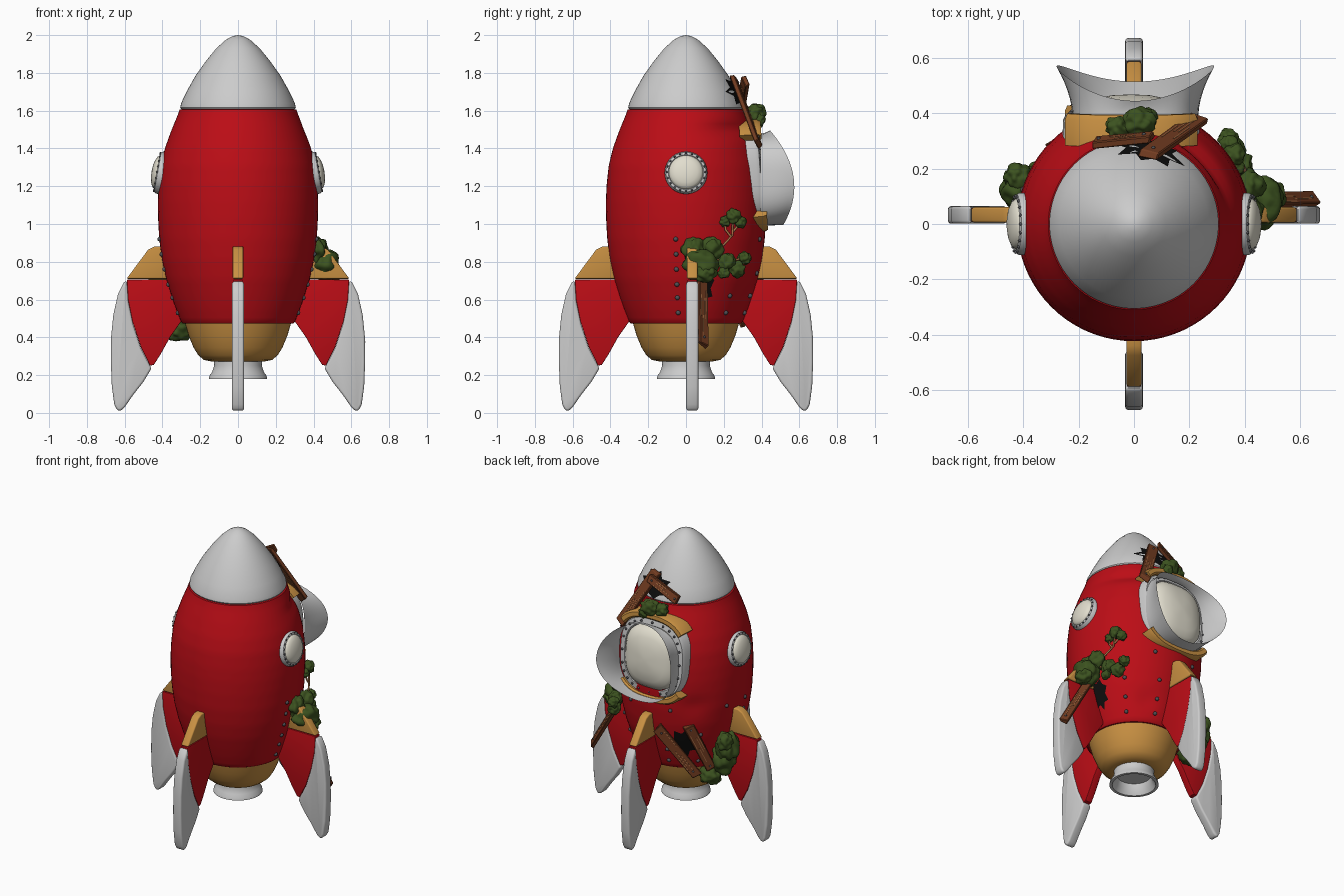
import bpy, bmesh, math, random
from mathutils import Vector, Matrix, noise

if "Cube" in bpy.data.objects:
    bpy.data.objects.remove(bpy.data.objects["Cube"])
random.seed(4)

def mat(name, *rgb):
    m = bpy.data.materials.new(name)
    m.diffuse_color = (*rgb, 1)
    m.use_nodes = True
    m.node_tree.nodes["Principled BSDF"].inputs["Base Color"].default_value = m.diffuse_color
    return m

RED = mat("red_paint", .50, .004, .008)
YELLOW = mat("ochre_paint", .58, .28, .055)
GLASS = mat("cream_glass", .76, .73, .62)
MOSS = mat("moss_green", .045, .085, .014)
WOOD = mat("wood_brown", .17, .045, .015)
GRAIN = mat("grain_tan", .38, .16, .06)
BLACK = mat("hole_black", .004, .004, .004)
DARK = mat("rivet_grey", .08, .08, .09)

def finish(name, bm, m=None, angle=40, fix=True):
    if fix:
        bmesh.ops.recalc_face_normals(bm, faces=bm.faces)
    me = bpy.data.meshes.new(name)
    bm.to_mesh(me)
    bm.free()
    ob = bpy.data.objects.new(name, me)
    bpy.context.collection.objects.link(ob)
    if m:
        me.materials.append(m)
    bpy.ops.object.select_all(action='DESELECT')
    ob.select_set(True)
    bpy.context.view_layer.objects.active = ob
    bpy.ops.object.shade_smooth_by_angle(angle=math.radians(angle))
    return ob

def loft(bm, rings, cap=False):
    loops = [[bm.verts.new(p) for p in r] for r in rings]
    n = len(loops[0])
    for a, b in zip(loops, loops[1:]):
        for i in range(n):
            bm.faces.new((a[i], a[(i + 1) % n], b[(i + 1) % n], b[i]))
    if cap:
        bm.faces.new(loops[-1])

def lathe(name, prof, m=None, n=56, mw=None, edit=None):
    bm = bmesh.new()
    ang = [2 * math.pi * i / n for i in range(n)]
    loft(bm, [[(r * math.cos(a), r * math.sin(a), z) for a in ang] for r, z in prof])
    bmesh.ops.remove_doubles(bm, verts=bm.verts, dist=1e-5)
    if edit:
        for v in bm.verts:
            edit(v)
    ob = finish(name, bm, m)
    if mw:
        ob.matrix_world = mw
    return ob

# Hull: body, nose cone, skirt and nozzle
BODY = [(.30, .48), (.328, .55), (.352, .62), (.38, .71), (.402, .81), (.417, .92), (.423, 1.03), (.424, 1.12),
        (.420, 1.21), (.409, 1.31), (.387, 1.40), (.355, 1.49), (.318, 1.58), (.31, 1.605)]
NOSE = [(.306, 1.617), (.301, 1.64), (.27, 1.705), (.225, 1.785), (.172, 1.86), (.115, 1.93), (.065, 1.975),
        (.028, 1.995), (0, 2.0)]

def radius(z):
    for (r0, z0), (r1, z1) in zip((BODY + NOSE), (BODY + NOSE)[1:]):
        if z0 <= z <= z1:
            return r0 + (r1 - r0) * (z - z0) / (z1 - z0)
    return .3

def on_hull(a, z, off=0):
    r = radius(z) + off
    return Vector((r * math.cos(a), r * math.sin(a), z))

def dents(v):
    a = math.atan2(v.co.y, v.co.x)
    for a0, z0, wa, wz, d in ((.75, 1.5, .5, .035, .03), (1.1, .6, .2, .06, .015), (2.3, .95, .2, .07, .012)):
        k = 1 - d / .4 * math.exp(-((a - a0) / wa) ** 2 - ((v.co.z - z0) / wz) ** 2)
        v.co.x *= k
        v.co.y *= k

zs = [.48 + i * (1.605 - .48) / 45 for i in range(46)]
lathe("body", [(.25, .475), (.29, .472)] + [(radius(z), z) for z in zs] + [(.28, 1.612)], RED, 72, edit=dents)
lathe("nose_cone", [(.27, 1.605), (.3, 1.608)] + NOSE)
lathe("skirt", [(.24, .50), (.285, .49), (.278, .465), (.262, .41), (.235, .345), (.21, .305), (.18, .28),
                (.14, .272), (0, .272)], YELLOW)
lathe("nozzle", [(.128, .285), (.126, .25), (.138, .215), (.152, .195), (.155, .18), (.137, .18), (.118, .21),
                 (.108, .25), (0, .25)])

# Fins: three parts each, repeated four times
CAP = [(.36, .71), (.59, .71), (.475, .865), (.44, .882), (.36, .882)]
WEB = [(.32, .708), (.588, .705), (.582, .60), (.558, .48), (.515, .35), (.465, .25), (.445, .255), (.41, .31),
       (.36, .40), (.30, .485)]
BLADE = [(.588, .70), (.605, .69), (.635, .63), (.66, .52), (.672, .40), (.673, .27), (.668, .14), (.655, .045),
         (.64, .015), (.622, .01), (.60, .03), (.555, .095), (.50, .165), (.458, .235), (.515, .345), (.555, .47),
         (.58, .59)]
for side, deg in (("right", 0), ("back", 90), ("left", 180), ("front", 270)):
    shift = Matrix.Translation((0, .033 if deg in (0, 180) else 0, 0))
    for part, pts, w, bev, m in (("cap", CAP, .056, .008, YELLOW), ("web", WEB, .05, .003, RED),
                                 ("blade", BLADE, .064, .012, None)):
        bm = bmesh.new()
        f = bm.faces.new([bm.verts.new((x, -w / 2, z)) for x, z in pts])
        ext = bmesh.ops.extrude_face_region(bm, geom=[f])
        bmesh.ops.translate(bm, vec=(0, w, 0), verts=[v for v in ext["geom"] if isinstance(v, bmesh.types.BMVert)])
        bmesh.ops.recalc_face_normals(bm, faces=bm.faces)
        sharp = [e for e in bm.edges if e.calc_face_angle(0) > .8]
        bmesh.ops.bevel(bm, geom=sharp, offset=bev, segments=3, profile=.5, affect='EDGES')
        ob = finish(f"{side}_fin_{part}", bm, m)
        ob.matrix_world = shift @ Matrix.Rotation(math.radians(deg), 4, 'Z')

def studs(name, pts, r, m=DARK):
    bm = bmesh.new()
    for p in pts:
        bmesh.ops.create_icosphere(bm, subdivisions=2, radius=r, matrix=Matrix.Translation(p))
    return finish(name, bm, m)

# Side portholes
for side, s in (("right", 1), ("left", -1)):
    mw = Matrix.Translation((s * .402, 0, 1.27)) @ Matrix.Rotation(s * math.radians(80), 4, 'Y')
    lathe(side + "_porthole_rim", [(.112, -.05), (.113, .012), (.106, .024), (.094, .028), (.088, .02)], None, 40, mw)
    lathe(side + "_porthole_glass", [(.092, .015), (.09, .028), (.08, .039), (.06, .048), (.033, .054), (0, .056)],
          GLASS, 40, mw)
    ring = [(.102 * math.cos(i * math.pi / 10), .102 * math.sin(i * math.pi / 10), .026) for i in range(20)]
    studs(side + "_porthole_bolts", ring, .006).matrix_world = mw

# Big rear window, lofted from rounded-square loops
TILT = Matrix.Translation((-.01, 0, 1.23)) @ Matrix.Rotation(math.radians(4), 4, 'X')

def sq(t, w, h, y):
    c, s = math.cos(t), math.sin(t)
    p = .72
    return Vector((w * math.copysign(abs(c) ** p, c), y, h * math.copysign(abs(s) ** p, s)))

T = [2 * math.pi * i / 56 for i in range(56)]
for name, prof, m in (
        ("window_frame", [(.255, .25), (.252, .375), (.242, .395), (.205, .402), (.195, .385)], None),
        ("window_glass", [(.2, .38), (.196, .405), (.175, .43), (.135, .45), (.08, .463), (.02, .468)], GLASS)):
    bm = bmesh.new()
    loft(bm, [[sq(t, w * .98, w + .01 * (w > .1), y) for t in T] for w, y in prof], "glass" in name)
    finish(name, bm, m).matrix_world = TILT
studs("window_bolts", [sq(2 * math.pi * i / 24, .219, .234, .402) for i in range(24)], .008).matrix_world = TILT

# Thin flared hood around the window, facing inward
bm = bmesh.new()
rings = []
for k in range(7):
    s = k / 6
    ring = []
    for t in T:
        a = sq(t, .228, .243, .395)
        rim = Vector((.285 * math.cos(t), .48 - .035 * math.sin(t) + .09 * math.cos(t) ** 2, .25 * math.sin(t) + .01))
        p = a.lerp(rim, s ** 1.7)
        p.y = a.y + (rim.y - a.y) * s
        ring.append(p)
    rings.append(ring)
loft(bm, rings)
hood = finish("window_hood", bm, None, 60, fix=False)
hood.matrix_world = Matrix.Translation((.005, 0, 1.235))
f = hood.data.polygons[0]
if f.normal.x * f.center.x > 0:
    hood.data.flip_normals()

# Ochre brackets above and below the window
for name, t0 in (("upper_bracket", math.pi / 2), ("lower_bracket", -math.pi / 2)):
    bm = bmesh.new()
    loft(bm, [[sq(t0 + (i / 16 - .5) * 1.75, w, w + .01, y) for w, y in
               ((.245, .30), (.29, .30), (.29, .395), (.28, .415), (.255, .415), (.245, .405))] for i in range(17)], True)
    bm.verts.ensure_lookup_table()
    bm.faces.new(bm.verts[:6])
    finish(name, bm, YELLOW).matrix_world = TILT

# Body rivets
pts = [on_hull(a, z) for a in (-.13, math.pi + .13) for z in (.53, .61, .68, .76, .84, .92)]
pts += [on_hull(a, z) for a in (.72, math.pi - .72, 1.3, math.pi - 1.3) for z in (.53, .62, .74)]
pts += [on_hull(a, .92) for a in (.3, math.pi - .3, 1.2, math.pi - 1.2)]
studs("body_rivets", pts, .013)

# Jagged black holes hugging the hull
def hole(name, a0, z0, wa, wz):
    bm = bmesh.new()
    c = bm.verts.new(on_hull(a0, z0, .006))
    rim = []
    for i in range(14):
        k = 1 if i % 2 else .6 + random.random() * .2
        t = i * math.pi / 7
        rim.append(bm.verts.new(on_hull(a0 + wa * k * math.cos(t), z0 + wz * k * math.sin(t), .006)))
    for i in range(14):
        bm.faces.new((rim[i - 1], rim[i], c))
    finish(name, bm, BLACK)

hole("nose_hole", 1.35, 1.70, .5, .085)
hole("rear_hole", 2.15, .68, .26, .12)
hole("side_hole", .25, .66, .17, .1)

# Wooden planks with grain streaks and nails
def plank(name, a, b, width=.065, thick=.026, nrm=None):
    a, b = Vector(a), Vector(b)
    x = (b - a).normalized()
    mid = (a + b) / 2
    n = Vector(nrm or (mid.x, mid.y, 0))
    y = n.cross(x).normalized()
    mw = Matrix((x, y, x.cross(y))).transposed().to_4x4()
    mw.translation = mid
    L = (b - a).length

    def box(bm, c, size):
        return bmesh.ops.create_cube(bm, size=1, matrix=Matrix.Translation(c) @ Matrix.Diagonal((*size, 1)))["verts"]
    bm = bmesh.new()
    for v in box(bm, (0, 0, 0), (L, width, thick)):
        v.co.x += random.uniform(-.015, .015)
        v.co.y *= random.uniform(.85, 1.1)
    bmesh.ops.bevel(bm, geom=bm.edges[:], offset=.004, segments=1, affect='EDGES')
    finish(name, bm, WOOD, 30).matrix_world = mw
    bm = bmesh.new()
    for i in range(4):
        box(bm, (random.uniform(-.25, .25) * L, (i - 1.5) * width * .2, 0), (L * .3, .004, thick + .003))
    finish(name + "_grain", bm, GRAIN).matrix_world = mw
    studs(name + "_nails", [(e * L * .4, 0, thick / 2) for e in (-1, 1)], .007).matrix_world = mw

plank("nose_plank_long", (.05, .25, 1.78), (.24, .385, 1.42), .07, nrm=(.1, .9, .4))
plank("nose_plank_short", (.06, .315, 1.755), (-.145, .295, 1.645), .06, nrm=(-.1, .9, .4))
plank("rear_plank_long", (-.07, .41, .79), (-.29, .29, .47), .07)
plank("rear_plank_short", (-.245, .325, .82), (-.34, .20, .49), .07)
plank("side_plank", (.44, .085, .73), (.655, .09, .36), .06, .026, (.6, .6, .4))

# Moss clumps: noisy overlapping balls
def moss(name, balls):
    bm = bmesh.new()
    for x, y, z, sx, sy, sz in balls:
        for v in bmesh.ops.create_icosphere(bm, subdivisions=4, radius=1)["verts"]:
            d = v.co * (1 + .3 * noise.noise(v.co * 1.9 + Vector((x, y, z)) * 30))
            v.co = Vector((x + d.x * sx, y + d.y * sy, z + d.z * sz))
    finish(name, bm, MOSS, 80)

moss("nose_moss", [(.02, .37, 1.585, .06, .05, .055), (-.06, .35, 1.58, .045, .04, .045), (.05, .39, 1.55, .035, .03, .035)])
moss("left_moss", [(-.41, .13, .64, .07, .08, .10), (-.38, .12, .55, .075, .08, .10), (-.31, .17, .44, .07, .07, .065),
                   (-.42, .17, .70, .05, .05, .06)])
moss("right_moss", [(.46, .08, .78, .075, .09, .085), (.42, .04, .86, .05, .06, .07), (.42, .14, .87, .05, .055, .06),
                    (.50, .10, .74, .05, .06, .05)])
puffs = [(.36, .25, 1.04, .04), (.37, .205, 1.015, .03), (.345, .29, 1.01, .032), (.385, .215, .80, .045),
         (.36, .27, .76, .042), (.34, .31, .82, .035), (.40, .20, .74, .03)]
moss("leaf_puffs", [(x, y, z, r, r, r) for x, y, z, r in puffs])

# Thin twigs carrying the leaf puffs
cu = bpy.data.curves.new("twigs", 'CURVE')
cu.dimensions = '3D'
cu.bevel_depth = .006
for path in (((.42, .13, .85), (.40, .20, .89), (.375, .245, .94), (.365, .25, 1.03)),
             ((.38, .24, .93), (.38, .21, .97), (.37, .205, 1.01)), ((.37, .25, .96), (.345, .29, 1.01)),
             ((.42, .14, .82), (.39, .21, .80), (.34, .31, .82))):
    sp = cu.splines.new('POLY')
    sp.points.add(len(path) - 1)
    for q, p in zip(sp.points, path):
        q.co = (*p, 1)
cu.materials.append(GRAIN)
bpy.context.collection.objects.link(bpy.data.objects.new("twigs", cu))
